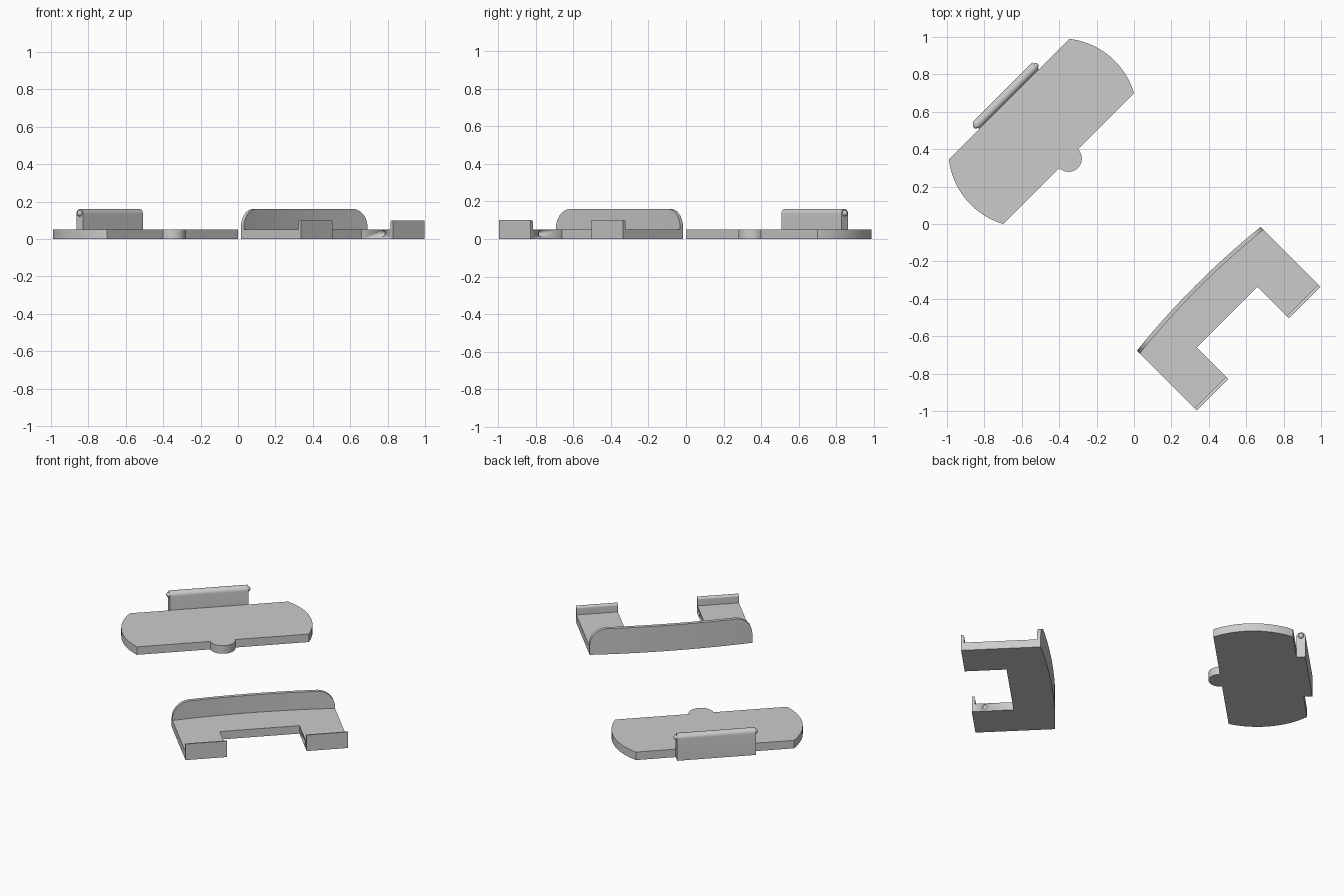
import bpy, bmesh, math
from mathutils import Matrix

if "Cube" in bpy.data.objects:
    bpy.data.objects.remove(bpy.data.objects["Cube"])

# Parts are laid out square (u along, v across) and then turned 45 degrees
TURN = Matrix.Rotation(math.radians(45), 4, 'Z')
grey = bpy.data.materials.new("light grey plastic")
grey.diffuse_color = (0.6, 0.6, 0.6, 1)
grey.use_nodes = True
grey.node_tree.nodes["Principled BSDF"].inputs["Base Color"].default_value = grey.diffuse_color


def finish(bm, name):
    bmesh.ops.recalc_face_normals(bm, faces=bm.faces)
    mesh = bpy.data.meshes.new(name)
    bm.to_mesh(mesh)
    bm.free()
    mesh.materials.append(grey)
    ob = bpy.data.objects.new(name, mesh)
    bpy.context.collection.objects.link(ob)
    ob.matrix_world = TURN
    bpy.ops.object.select_all(action='DESELECT')
    ob.select_set(True)
    bpy.context.view_layer.objects.active = ob
    bpy.ops.object.shade_smooth_by_angle(angle=math.radians(30))
    return ob


def prism(name, outline, start, vec):
    """Extrude a closed outline; start maps a 2D point to 3D."""
    bm = bmesh.new()
    face = bm.faces.new([bm.verts.new(start(a, b)) for a, b in outline])
    new = bmesh.ops.extrude_face_region(bm, geom=[face])
    bmesh.ops.translate(bm, verts=[g for g in new['geom'] if isinstance(g, bmesh.types.BMVert)], vec=vec)
    return finish(bm, name)


def slab(name, outline, height):
    return prism(name, outline, lambda u, v: (u, v, 0), (0, 0, height))


def bar(name, outline, u0, u1):
    return prism(name, outline, lambda v, z: (u0, v, z), (u1 - u0, 0, 0))


def ball(name, loc, r):
    bm = bmesh.new()
    bmesh.ops.create_uvsphere(bm, u_segments=20, v_segments=12, radius=r)
    bmesh.ops.translate(bm, verts=bm.verts, vec=loc)
    return finish(bm, name)


def arc(cx, cy, r, a0, a1, n):
    return [(cx + r * math.cos(math.radians(a0 + (a1 - a0) * i / n)),
             cy + r * math.sin(math.radians(a0 + (a1 - a0) * i / n))) for i in range(n + 1)]


# Cover plate with bulging ends and a round thumb tab on its front edge
V0, V1, T = 0.495, 0.945, 0.05
def bulge(v):
    return 0.134 + math.sqrt(0.41 ** 2 - (v - 0.69) ** 2)
vs = [V0 + (V1 - V0) * i / 20 for i in range(21)]
tab = arc(0, V0, 0.071, 180, 360, 20)
slab("cover_plate", tab + [(bulge(v), v) for v in vs] + [(-bulge(v), v) for v in reversed(vs)], T)

# Hinge wall with a rounded top and a pivot bump at each end
hinge = [(V1, 0), (V1 + 0.05, 0)] + arc(V1 + 0.025, 0.135, 0.025, 0, 180, 14)
bar("hinge_wall", hinge, -0.226, 0.226)
for s in (-1, 1):
    ball("hinge_pivot", (s * 0.226, V1 + 0.025, 0.137), 0.016)

# Bracket floor: U shape with a gently curved back
W, LEG, FRONT, NOTCH, THICK = 0.468, 0.229, -0.943, -0.705, 0.022
def back(u):
    return -0.49 + 0.025 * (1 - (u / W) ** 2)
us = [W * math.cos(math.pi * i / 48) for i in range(49)]
floor = slab("bracket_floor", [(-W, FRONT), (-LEG, FRONT), (-LEG, NOTCH), (LEG, NOTCH), (LEG, FRONT),
                               (W, FRONT)] + [(u, back(u) - THICK) for u in us], T)

# Pivot dimples in the inner faces of the legs
for s in (-1, 1):
    cutter = ball("dimple_cutter", (s * LEG, -0.868, 0.03), 0.016)
    cutter.hide_render = True
    cutter.hide_set(True)
    cut = floor.modifiers.new("dimple", 'BOOLEAN')
    cut.operation = 'DIFFERENCE'
    cut.object = cutter

# Curved back wall with rounded top corners
bm = bmesh.new()
R, cols = 0.1, []
for u in us:
    d = max(0, abs(u) - (W - R))
    top = 0.06 + math.sqrt(max(0, R * R - d * d))
    cols.append([bm.verts.new((u, back(u) - o, z)) for o, z in ((0, 0), (0, top), (THICK, top), (THICK, 0))])
for a, b in zip(cols, cols[1:]):
    for i in range(4):
        j = (i + 1) % 4
        bm.faces.new((a[i], a[j], b[j], b[i]))
bm.faces.new(cols[0])
bm.faces.new(cols[-1])
finish(bm, "back_wall")

# Retaining lips at the ends of the legs, with rounded inner top edge
lip = [(FRONT, 0), (FRONT + 0.018, 0), (FRONT + 0.018, 0.082)] + arc(FRONT + 0.006, 0.088, 0.012, 0, 90, 6) + [(FRONT, 0.1)]
for s in (-1, 1):
    bar("front_lip", lip, s * LEG, s * W)
